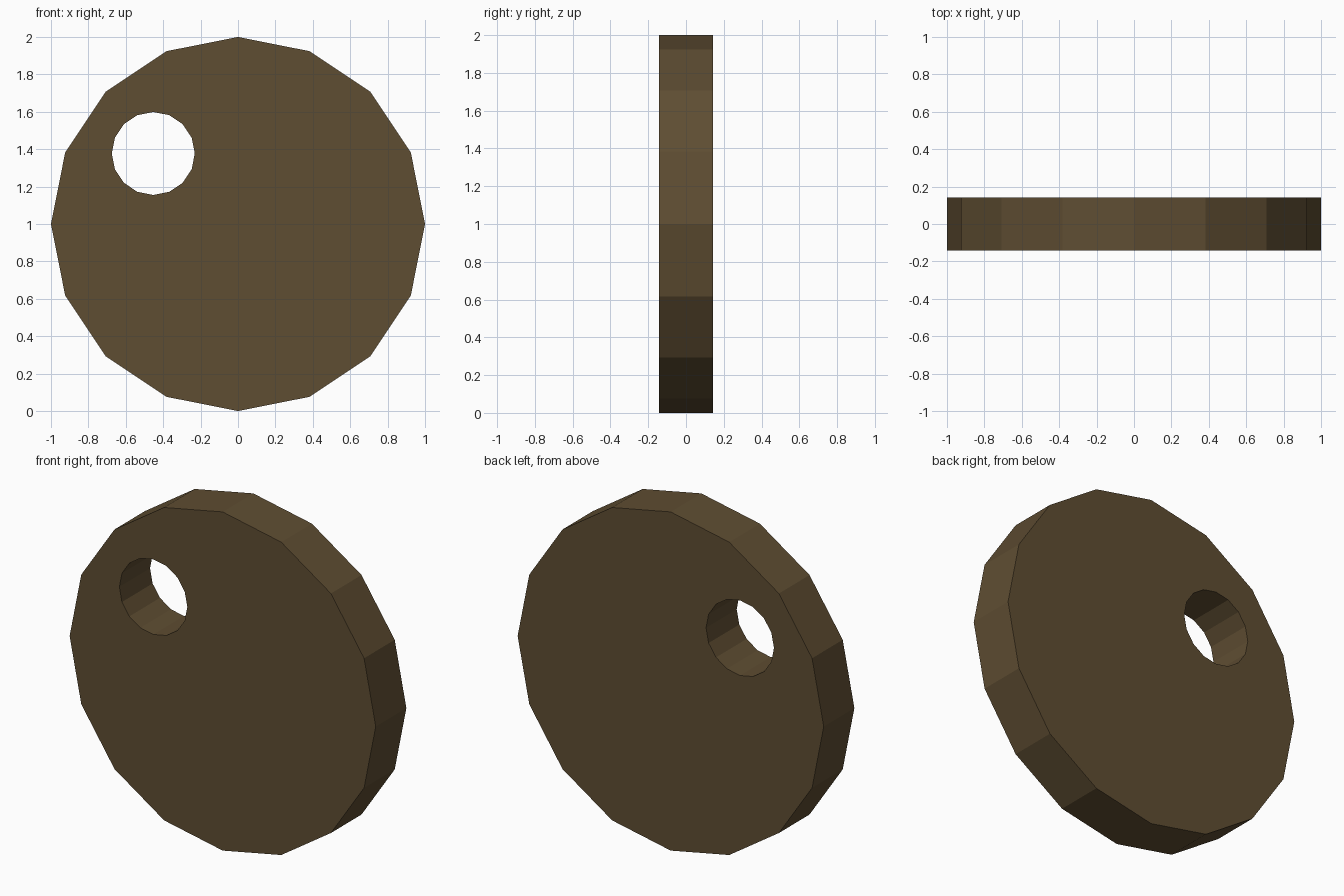
import bpy
import math

if "Cube" in bpy.data.objects:
    bpy.data.objects.remove(bpy.data.objects["Cube"])

SIDES = 16


def cylinder(name, radius, depth, x, z):
    """Sixteen-sided cylinder whose axis runs along y."""
    bpy.ops.mesh.primitive_cylinder_add(
        vertices=SIDES, radius=radius, depth=depth,
        location=(x, 0, z), rotation=(math.pi / 2, 0, 0))
    obj = bpy.context.object
    obj.name = name
    return obj


brown = bpy.data.materials.new("dark_brown")
brown.diffuse_color = (0.114, 0.075, 0.032, 1)
brown.use_nodes = True
brown.node_tree.nodes["Principled BSDF"].inputs["Base Color"].default_value = brown.diffuse_color

# Main disc, standing on its edge
disc = cylinder("disc", 1.0, 0.286, 0, 1)
disc.data.materials.append(brown)

# Round hole through the upper left
cutter = cylinder("hole_cutter", 0.222, 1.0, -0.453, 1.377)
cutter.data.materials.append(brown)
cutter.hide_render = True
cutter.hide_set(True)

hole = disc.modifiers.new("hole", 'BOOLEAN')
hole.operation = 'DIFFERENCE'
hole.solver = 'EXACT'
hole.object = cutter

# Apply the cut and remove the helper
bpy.ops.object.select_all(action='DESELECT')
disc.select_set(True)
bpy.context.view_layer.objects.active = disc
bpy.ops.object.modifier_apply(modifier=hole.name)
bpy.data.objects.remove(cutter)
